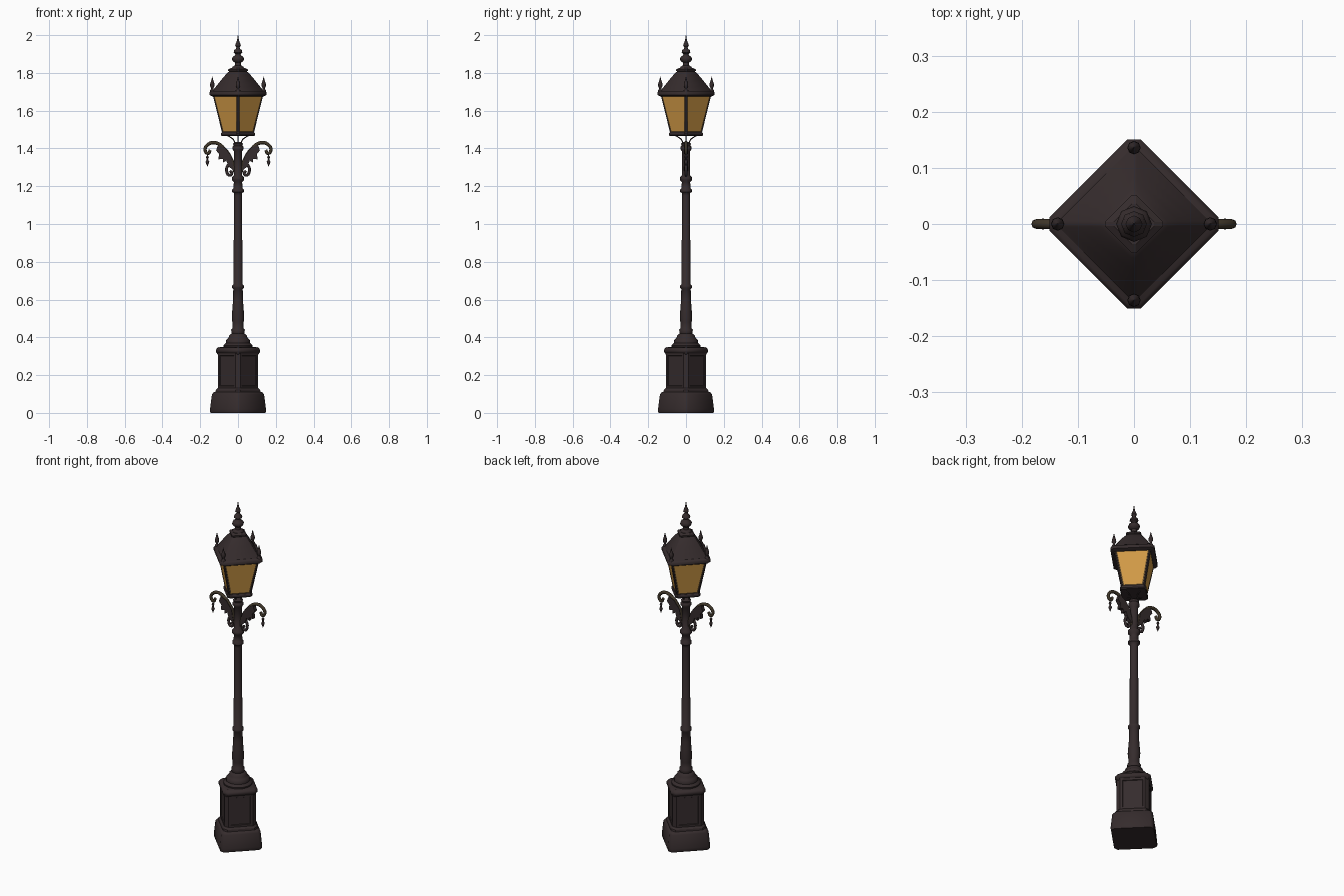
import bpy, bmesh, math
from mathutils import Matrix, Vector

if "Cube" in bpy.data.objects:
    bpy.data.objects.remove(bpy.data.objects["Cube"])


def material(name, rgb, rough):
    m = bpy.data.materials.new(name)
    m.use_nodes = True
    m.diffuse_color = (*rgb, 1)
    b = m.node_tree.nodes["Principled BSDF"]
    b.inputs["Base Color"].default_value = (*rgb, 1)
    b.inputs["Roughness"].default_value = rough
    return m


IRON = material("dark iron", (0.036, 0.025, 0.026), 0.7)
BRONZE = material("tarnished bronze", (0.05, 0.037, 0.022), 0.6)
GLASS = material("amber glass", (0.64, 0.325, 0.062), 0.4)
GLASS_EDGE = material("dark amber glass edge", (0.16, 0.09, 0.027), 0.5)


def finish(bm, name, mats, smooth=None):
    bmesh.ops.recalc_face_normals(bm, faces=bm.faces)
    mesh = bpy.data.meshes.new(name)
    bm.to_mesh(mesh)
    bm.free()
    ob = bpy.data.objects.new(name, mesh)
    bpy.context.collection.objects.link(ob)
    for m in mats:
        mesh.materials.append(m)
    if smooth:
        bpy.ops.object.select_all(action='DESELECT')
        ob.select_set(True)
        bpy.context.view_layer.objects.active = ob
        bpy.ops.object.shade_smooth_by_angle(angle=math.radians(smooth))
    return ob


def skin(bm, rings):
    """Bridge a stack of point rings and cap both ends."""
    loops = [[bm.verts.new(p) for p in ring] for ring in rings]
    n = len(loops[0])
    for a, b in zip(loops, loops[1:]):
        for i in range(n):
            j = (i + 1) % n
            bm.faces.new((a[i], a[j], b[j], b[i]))
    bm.faces.new(loops[0])
    bm.faces.new(loops[-1])


def turned(name, profile, at=(0, 0), sides=16, mat=IRON):
    """Round part from (radius, height) pairs."""
    bm = bmesh.new()
    skin(bm, [[(at[0] + r * math.cos(math.tau * i / sides),
                at[1] + r * math.sin(math.tau * i / sides), z)
               for i in range(sides)] for r, z in profile])
    return finish(bm, name, [mat], 50)


def diamond_mesh(profile, cut):
    """Square stack with its clipped corners on the axes."""
    bm = bmesh.new()
    rings = []
    for r, z in profile:
        c = min(cut, r * 0.3)
        ring = []
        for k in range(4):
            turn = Matrix.Rotation(k * math.pi / 2, 3, 'Z')
            ring += [turn @ Vector((r, s * c, z)) for s in (-1, 1)]
        rings.append(ring)
    skin(bm, rings)
    bmesh.ops.recalc_face_normals(bm, faces=bm.faces)
    return bm


def diamond(name, profile, cut, smooth=None):
    return finish(diamond_mesh(profile, cut), name, [IRON], smooth)


def tall_sides(bm):
    """The four large upright faces."""
    return [f for f in bm.faces if min(abs(f.normal.x), abs(f.normal.y)) > 0.3
            and max(v.co.z for v in f.verts) - min(v.co.z for v in f.verts) > 0.1]


def inset(bm, faces, border, depth=0):
    bmesh.ops.inset_individual(bm, faces=faces, thickness=border, depth=depth)


def rod(name, points, radius, mat=IRON, taper=1.0):
    """Smooth curved rod through the points."""
    cu = bpy.data.curves.new(name, 'CURVE')
    cu.dimensions = '3D'
    cu.bevel_depth = radius
    cu.bevel_resolution = 2
    cu.resolution_u = 6
    cu.use_fill_caps = True
    sp = cu.splines.new('BEZIER')
    sp.bezier_points.add(len(points) - 1)
    for i, (bp, p) in enumerate(zip(sp.bezier_points, points)):
        bp.co = p
        bp.handle_left_type = bp.handle_right_type = 'AUTO'
        bp.radius = 1 + (taper - 1) * i / (len(points) - 1)
    cu.materials.append(mat)
    ob = bpy.data.objects.new(name, cu)
    bpy.context.collection.objects.link(ob)
    return ob


# Pedestal with recessed panels
diamond("plinth", [(.145, 0), (.148, .008), (.148, .02), (.138, .098), (.13, .108), (.118, .112)], .012, 50)
bm = diamond_mesh([(.12, .105), (.117, .122), (.106, .132), (.106, .315), (.112, .322)], .014)
panels = tall_sides(bm)
inset(bm, panels, .016)
inset(bm, panels, .003, -.004)
finish(bm, "pedestal", [IRON])
diamond("pedestal_cap", [(.108, .316), (.116, .324), (.116, .336), (.106, .345), (.084, .35)], .016, 50)
for k in range(4):
    a = k * math.pi / 2
    spot = (.1 * math.cos(a), .1 * math.sin(a))
    turned("cap_corner_boss", [(.008, .31), (.015, .32), (.017, .333), (.012, .343), (.002, .348)], spot, 10)
turned("stepped_foot", [(.076, .345), (.078, .358), (.07, .366), (.064, .37), (.064, .384),
                        (.056, .392), (.048, .402), (.046, .412), (.034, .42)], sides=20)

# Column
turned("column", [(.03, .41), (.035, .425), (.036, .44), (.029, .45), (.03, .48), (.033, .51),
                  (.029, .56), (.026, .6), (.025, .655), (.031, .662), (.031, .674), (.024, .682),
                  (.021, 1.15), (.022, 1.163), (.031, 1.17), (.031, 1.182), (.024, 1.19),
                  (.022, 1.222), (.032, 1.232), (.032, 1.246), (.022, 1.256), (.021, 1.385),
                  (.029, 1.395), (.029, 1.408), (.023, 1.414), (.027, 1.425), (.018, 1.434)])

# Scrolled side brackets with leaves and pendants
for side, label in ((1, "left"), (-1, "right")):
    def path(pts):
        return [(side * x, 0, z) for x, z in pts]

    rod(label + "_bracket_arm", path([(.015, 1.275), (.035, 1.34), (.07, 1.395), (.12, 1.43), (.16, 1.42),
                                      (.174, 1.39), (.158, 1.374), (.147, 1.392)]), .01, BRONZE, .8)
    rod(label + "_lower_scroll", path([(.025, 1.33), (.05, 1.315), (.06, 1.28), (.045, 1.258),
                                       (.032, 1.27), (.043, 1.281)]), .008, IRON, .9)
    bm = bmesh.new()
    leaf = [(.02, 1.28), (.05, 1.305), (.062, 1.335), (.08, 1.325), (.08, 1.345), (.104, 1.342),
            (.1, 1.37), (.116, 1.39), (.105, 1.42), (.07, 1.405), (.035, 1.36)]
    skin(bm, [[(side * x, y, z) for x, z in leaf] for y in (-.011, .011)])
    finish(bm, label + "_bracket_leaf", [IRON])
    turned(label + "_pendant", [(.002, 1.376), (.003, 1.362), (.008, 1.354), (.004, 1.345), (.005, 1.338),
                                (.01, 1.33), (.006, 1.318), (.001, 1.305)], (side * .162, 0), 8)

# Curved struts carrying the lantern
for k in range(4):
    turn = Matrix.Rotation(k * math.pi / 2, 3, 'Z')
    rod("lantern_strut", [turn @ Vector((r, 0, z)) for r, z in
                          ((.016, 1.425), (.024, 1.446), (.045, 1.462), (.075, 1.475))], .003)

# Lantern with dark-edged panes
diamond("lantern_floor", [(.084, 1.465), (.09, 1.47), (.09, 1.48), (.085, 1.486)], .007)
bm = diamond_mesh([(.084, 1.482), (.134, 1.685)], .004)
panes = tall_sides(bm)
inset(bm, panes, .005)
inset(bm, panes, .002, -.002)
for f in panes:
    f.material_index = 2
inset(bm, panes, .008)
for f in panes:
    f.material_index = 1
finish(bm, "lantern_body", [IRON, GLASS, GLASS_EDGE])
diamond("eaves", [(.132, 1.674), (.15, 1.682), (.151, 1.697), (.14, 1.705)], .012, 50)
diamond("roof", [(.138, 1.7), (.125, 1.717), (.105, 1.742), (.08, 1.774), (.06, 1.796), (.042, 1.812)],
        .005, 60)
diamond("roof_crown", [(.042, 1.805), (.052, 1.811), (.052, 1.819), (.036, 1.827)], .004)

# Finials
turned("top_finial", [(.032, 1.822), (.03, 1.832), (.016, 1.84), (.015, 1.854), (.028, 1.862),
                      (.032, 1.873), (.028, 1.885), (.015, 1.893), (.014, 1.9), (.023, 1.908), (.02, 1.92),
                      (.01, 1.929), (.009, 1.937), (.015, 1.943), (.012, 1.955), (.005, 1.972), (.001, 2)], sides=8)
for k in range(4):
    a = k * math.pi / 2
    spot = (.136 * math.cos(a), .136 * math.sin(a))
    turned("corner_finial", [(.012, 1.695), (.012, 1.708), (.006, 1.714), (.006, 1.72), (.012, 1.73),
                             (.011, 1.744), (.006, 1.758), (.001, 1.78)], spot, 8)
